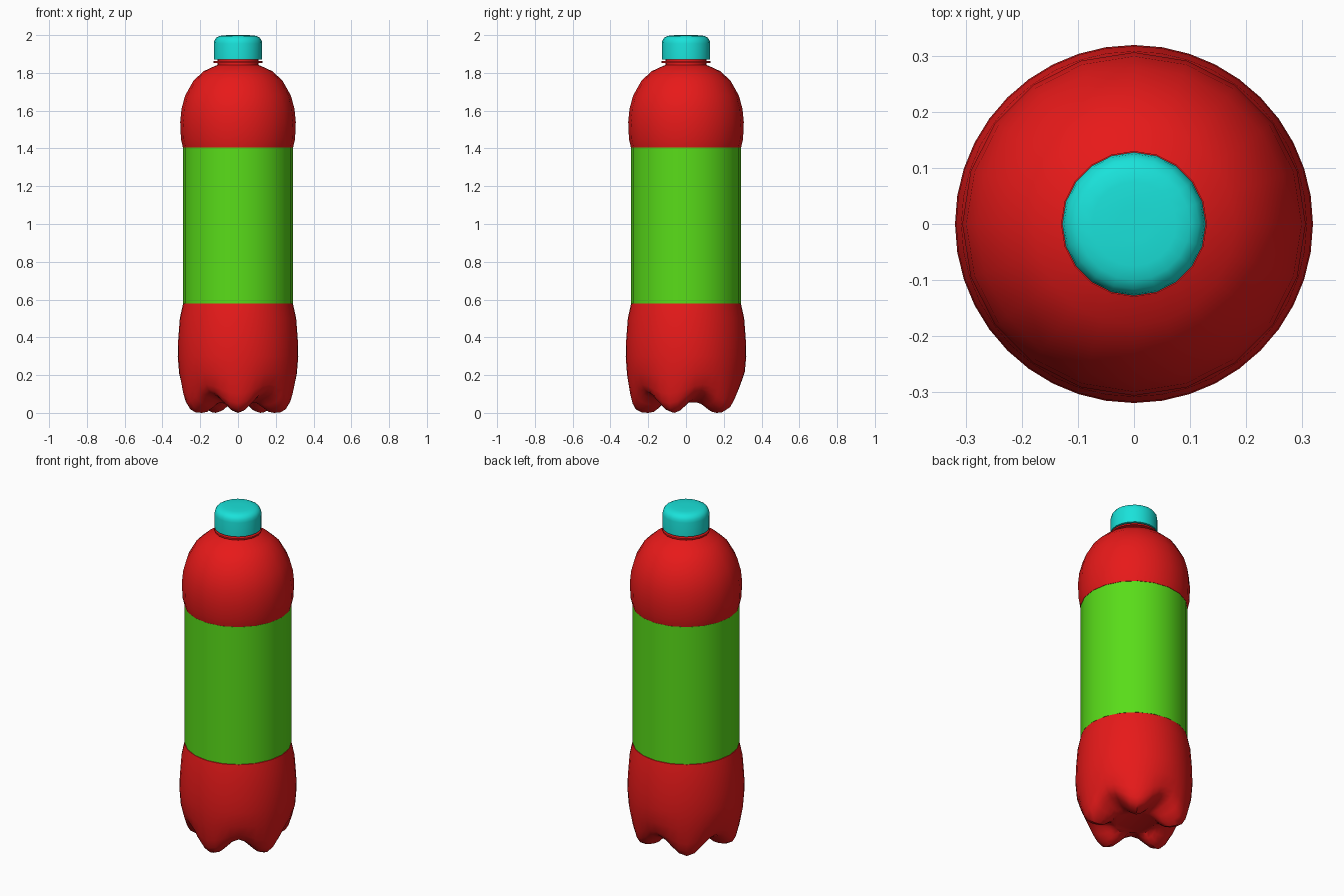
import bpy, bmesh
from math import sin, cos, pi, radians

if "Cube" in bpy.data.objects:
    bpy.data.objects.remove(bpy.data.objects["Cube"])


def material(name, rgb):
    m = bpy.data.materials.new(name)
    m.diffuse_color = (*rgb, 1)
    m.use_nodes = True
    m.node_tree.nodes["Principled BSDF"].inputs["Base Color"].default_value = m.diffuse_color
    return m


def loft(name, rings, mat, cap_start=True, cap_end=True):
    """Skin a stack of equally sized point rings, listed bottom to top."""
    bm = bmesh.new()
    loops = [[bm.verts.new(p) for p in ring] for ring in rings]
    n = len(loops[0])
    for a, b in zip(loops, loops[1:]):
        for i in range(n):
            j = (i + 1) % n
            bm.faces.new((a[i], a[j], b[j], b[i]))
    if cap_start:
        bm.faces.new(loops[0][::-1])
    if cap_end:
        bm.faces.new(loops[-1])
    mesh = bpy.data.meshes.new(name)
    bm.to_mesh(mesh)
    bm.free()
    ob = bpy.data.objects.new(name, mesh)
    bpy.context.collection.objects.link(ob)
    mesh.materials.append(mat)
    bpy.ops.object.select_all(action='DESELECT')
    ob.select_set(True)
    bpy.context.view_layer.objects.active = ob
    bpy.ops.object.shade_smooth_by_angle(angle=radians(40))
    return ob


def circle(r, z, n):
    return [(r * cos(2 * pi * i / n), r * sin(2 * pi * i / n), z) for i in range(n)]


red = material("red_plastic", (0.80, 0.01, 0.01))
green = material("green_label", (0.10, 0.72, 0.01))
cyan = material("cyan_cap", (0.01, 0.76, 0.70))

SIDES = 40

# Five-footed base: blend a foot profile into a valley profile around the axis
foot = [(.12, .05), (.145, .025), (.17, .006), (.2, 0), (.235, .003), (.265, .018),
        (.283, .05), (.295, .1), (.312, .2)]
valley = [(.115, .058), (.14, .068), (.165, .076), (.195, .086), (.225, .098), (.25, .11),
          (.27, .125), (.288, .15), (.311, .215)]
body_rings = []
for (rf, zf), (rv, zv) in zip(foot, valley):
    ring = []
    for i in range(SIDES):
        a = 2 * pi * i / SIDES
        t = 0.5 - 0.5 * cos(5 * (a + pi / 2))
        r, z = rf + (rv - rf) * t, zf + (zv - zf) * t
        ring.append((r * cos(a), r * sin(a), z))
    body_rings.append(ring)

# Lower wall
for r, z in [(.319, .3), (.317, .38), (.308, .5), (.291, .578)]:
    body_rings.append(circle(r, z, SIDES))

# Recess behind the label, domed shoulder, neck and collar (20-sided outline)
upper = [(.285, .582), (.285, 1.403), (.292, 1.406), (.302, 1.45), (.306, 1.54),
         (.299, 1.61), (.28, 1.68), (.235, 1.76), (.18, 1.81), (.125, 1.835),
         (.108, 1.842), (.108, 1.852), (.13, 1.853), (.13, 1.862), (.108, 1.863),
         (.108, 1.95)]
for r, z in upper:
    ring = circle(r, z, SIDES)
    k = cos(pi / 20)
    body_rings.append([(x * k, y * k, h) if i % 2 else (x, y, h)
                       for i, (x, y, h) in enumerate(ring)])
loft("bottle_body", body_rings, red)

# Label sleeve
loft("label", [circle(r, z, 20) for r, z in
               [(.285, .58), (.291, .58), (.291, 1.405), (.285, 1.405)]],
     green, False, False)

# Screw cap with rounded top edge
cap = [(.109, 1.872), (.128, 1.872), (.128, 1.955), (.125, 1.972), (.116, 1.986),
       (.1, 1.995), (.075, 1.999), (.03, 2.0)]
loft("cap", [circle(r, z, 20) for r, z in cap], cyan, False, True)
